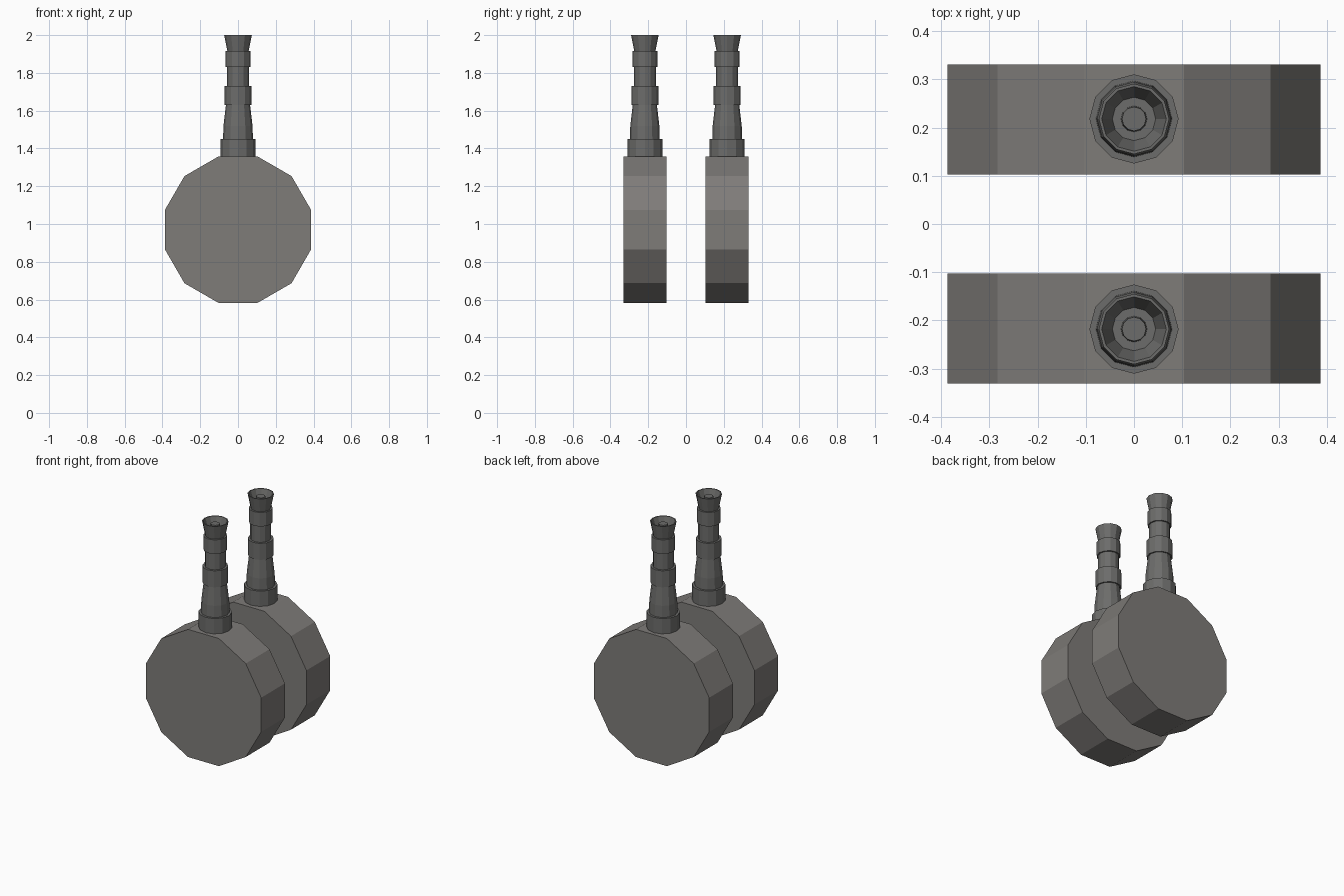
import bpy, bmesh, math

if "Cube" in bpy.data.objects:
    bpy.data.objects.remove(bpy.data.objects["Cube"])

def material(name, rgb):
    m = bpy.data.materials.new(name)
    m.diffuse_color = (*rgb, 1)
    m.use_nodes = True
    m.node_tree.nodes["Principled BSDF"].inputs["Base Color"].default_value = m.diffuse_color
    return m

drum_grey = material("warm grey metal", (0.21, 0.2, 0.19))
barrel_grey = material("gun grey metal", (0.15, 0.15, 0.145))

SIDES = 12
# Barrel profile (radius, height): collar, taper, two bands, flared muzzle, inner bore tube
PROFILE = [(0.0925, 1.35), (0.0925, 1.45), (0.079, 1.45), (0.077, 1.52), (0.064, 1.63),
           (0.0715, 1.63), (0.0715, 1.73), (0.058, 1.73), (0.058, 1.83), (0.066, 1.83),
           (0.066, 1.915), (0.056, 1.915), (0.073, 2.0), (0.067, 2.0), (0.045, 1.94),
           (0.027, 1.94), (0.025, 1.985)]

def finish(bm, name, mat):
    bmesh.ops.recalc_face_normals(bm, faces=bm.faces)
    me = bpy.data.meshes.new(name)
    bm.to_mesh(me)
    bm.free()
    me.materials.append(mat)
    ob = bpy.data.objects.new(name, me)
    bpy.context.collection.objects.link(ob)

def lathe(name, profile, mat, place, phase=0.0):
    """Stack rings of (radius, height), capped at both ends."""
    bm = bmesh.new()
    angles = [2 * math.pi * (i + phase) / SIDES for i in range(SIDES)]
    rings = [[bm.verts.new(place(r * math.cos(a), r * math.sin(a), h)) for a in angles]
             for r, h in profile]
    for lo, hi in zip(rings, rings[1:]):
        for i in range(SIDES):
            j = (i + 1) % SIDES
            bm.faces.new((lo[i], lo[j], hi[j], hi[i]))
    bm.faces.new(rings[0][::-1])
    bm.faces.new(rings[-1])
    finish(bm, name, mat)

for side, s in (("front", -1), ("back", 1)):
    # Drum housing, axis along y
    lathe(side + "_drum", [(0.401, 0.103), (0.401, 0.331)], drum_grey,
          lambda u, v, h: (u, s * h, 0.97 + v), 0.5)
    # Upright barrel
    lathe(side + "_barrel", PROFILE, barrel_grey,
          lambda u, v, h: (u, s * 0.218 + v, h))
